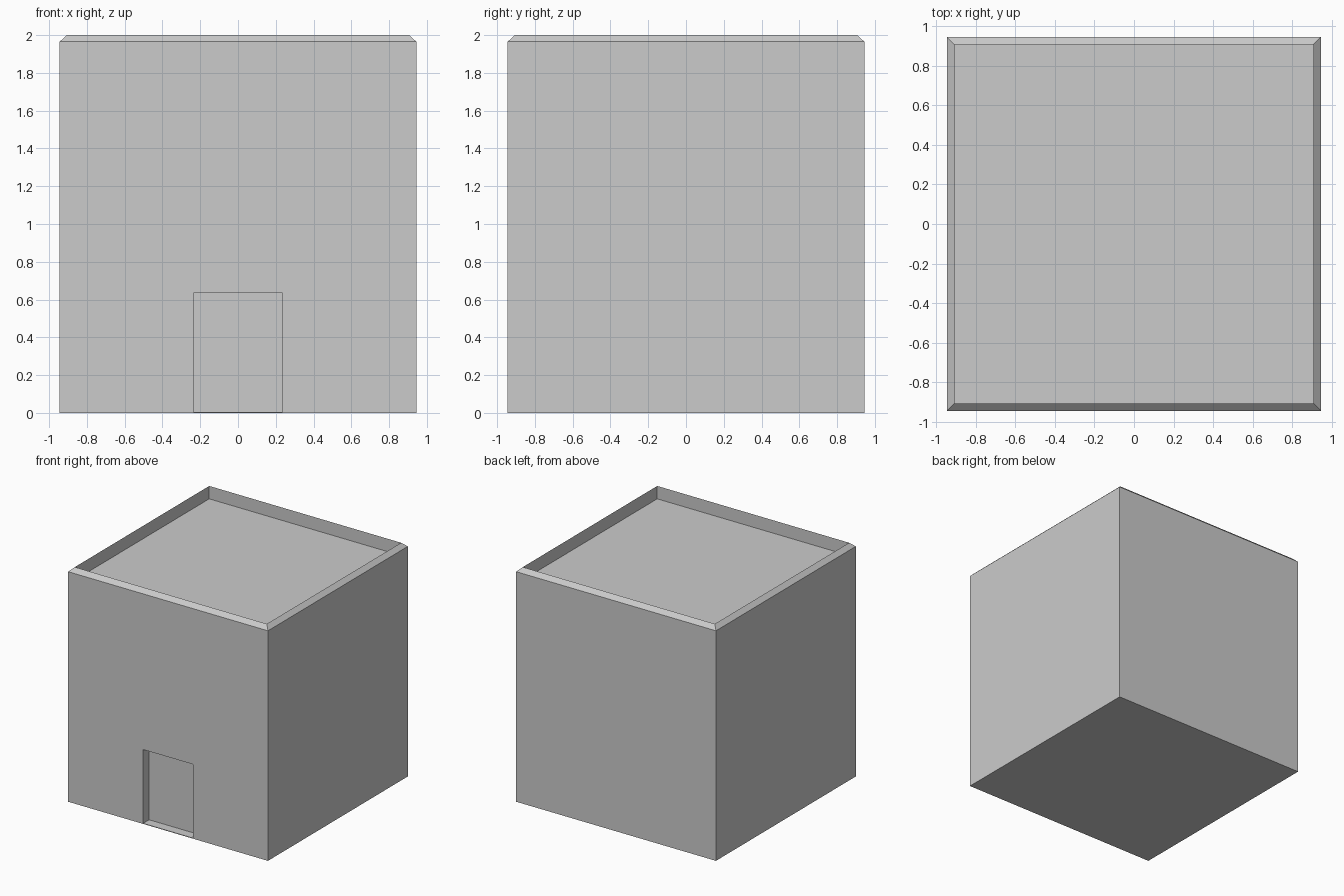
import bpy, bmesh

if "Cube" in bpy.data.objects:
    bpy.data.objects.remove(bpy.data.objects["Cube"])

# Block tower: square rings stacked from the base, over the sloped rim, down to the sunken roof
RINGS = [(0.944, 0.0), (0.944, 1.965), (0.907, 2.0), (0.907, 1.89)]
CORNERS = [(-1, -1), (1, -1), (1, 1), (-1, 1)]


def make_object(name, bm):
    bmesh.ops.recalc_face_normals(bm, faces=bm.faces)
    mesh = bpy.data.meshes.new(name)
    bm.to_mesh(mesh)
    bm.free()
    obj = bpy.data.objects.new(name, mesh)
    bpy.context.collection.objects.link(obj)
    return obj


bm = bmesh.new()
loops = [[bm.verts.new((sx * h, sy * h, z)) for sx, sy in CORNERS] for h, z in RINGS]
bm.faces.new(loops[0][::-1])
bm.faces.new(loops[-1])
for a, b in zip(loops, loops[1:]):
    for i in range(4):
        j = (i + 1) % 4
        bm.faces.new((a[i], a[j], b[j], b[i]))
tower = make_object("tower_block", bm)

# Doorway recess in the front wall, just above the base
DOOR_HALF, DOOR_LOW, DOOR_TOP, DOOR_DEPTH = 0.235, 0.005, 0.635, 0.08
bm = bmesh.new()
bmesh.ops.create_cube(bm, size=1)
for v in bm.verts:
    v.co.x *= 2 * DOOR_HALF
    v.co.y = -0.944 + DOOR_DEPTH if v.co.y > 0 else -1.1
    v.co.z = DOOR_TOP if v.co.z > 0 else DOOR_LOW
cutter = make_object("doorway_cutter", bm)
cutter.hide_render = True
cutter.display_type = 'WIRE'

cut = tower.modifiers.new("doorway", 'BOOLEAN')
cut.operation = 'DIFFERENCE'
cut.solver = 'EXACT'
cut.object = cutter
